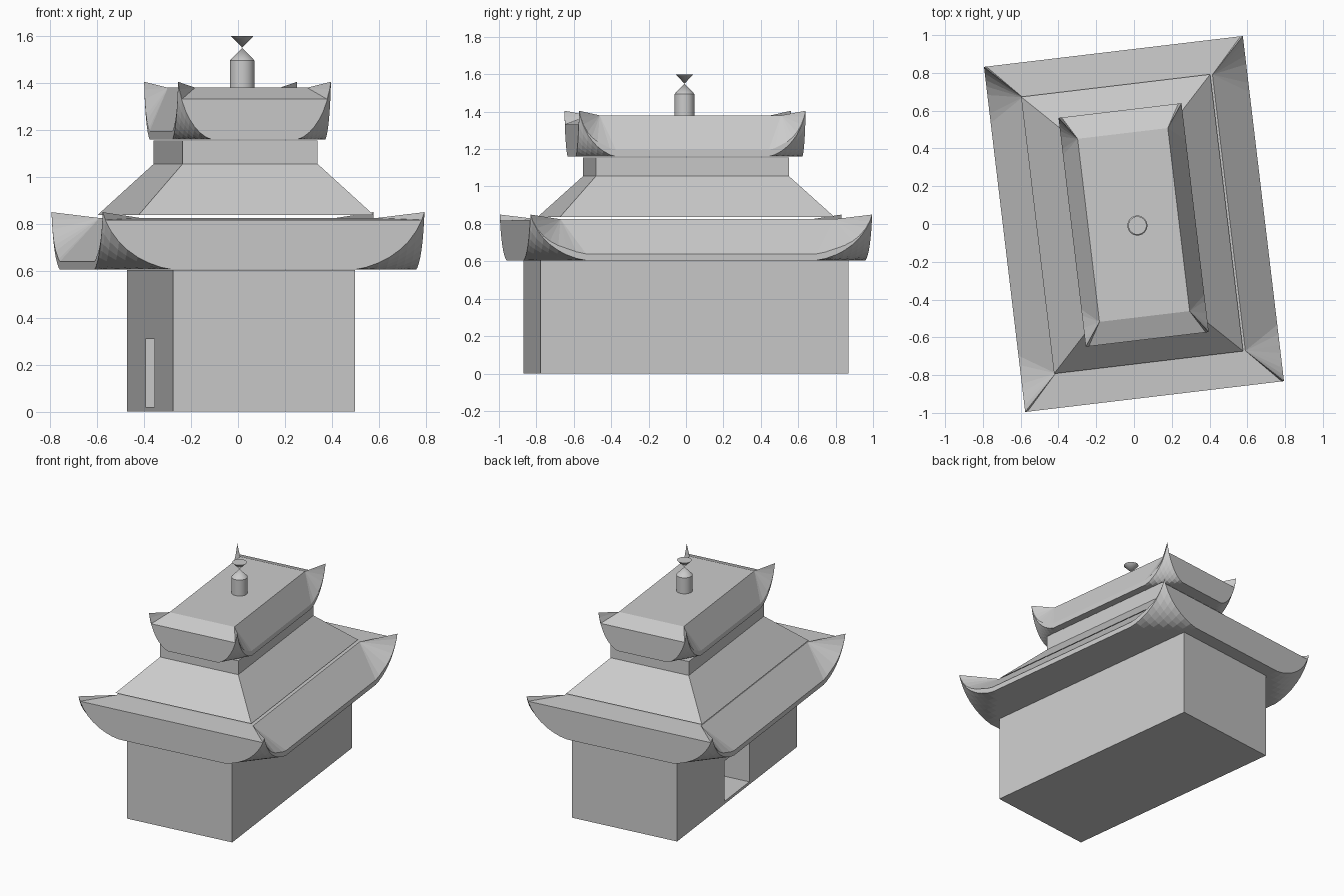
import bpy, bmesh, math
from mathutils import Vector, Matrix

if "Cube" in bpy.data.objects:
    bpy.data.objects.remove(bpy.data.objects["Cube"])

TURN = math.radians(6.8)
# distance from a roof corner -> rise of the upturned eave
CURL = [(0, .245), (.012, .21), (.035, .165), (.07, .118), (.105, .085),
        (.15, .053), (.195, .03), (.25, .01), (.3, 0)]


def rise(d):
    for (d0, h0), (d1, h1) in zip(CURL, CURL[1:]):
        if d <= d1:
            return h0 + (h1 - h0) * (d - d0) / (d1 - d0)
    return 0


def finish(name, bm, loc, rot=TURN):
    bmesh.ops.remove_doubles(bm, verts=bm.verts, dist=1e-5)
    bmesh.ops.recalc_face_normals(bm, faces=bm.faces)
    me = bpy.data.meshes.new(name)
    bm.to_mesh(me)
    bm.free()
    ob = bpy.data.objects.new(name, me)
    ob.location = loc
    ob.rotation_euler.z = rot
    bpy.context.collection.objects.link(ob)
    return ob


def stack(name, levels, loc):
    """Rectangular tower from (half x, half y, z) levels."""
    bm = bmesh.new()
    rings = [[bm.verts.new((sx * a, sy * b, z)) for sx, sy in
              ((-1, -1), (1, -1), (1, 1), (-1, 1))] for a, b, z in levels]
    for r0, r1 in zip(rings, rings[1:]):
        for i in range(4):
            k = (i + 1) % 4
            bm.faces.new((r0[i], r0[k], r1[k], r1[i]))
    bm.faces.new(rings[0])
    bm.faces.new(rings[-1])
    return finish(name, bm, loc)


def roof(name, loc, scale, sheet):
    """Hipped roof with upturned corners; 'sheet' is where the end slopes bridge the tips."""
    hx, hy, tx, ty, top = .69, .92, .506, .736, .22
    bm = bmesh.new()
    ds = [d for d, _ in CURL]
    n = 2 * len(ds)
    xs = [-hx + d for d in ds] + [hx - d for d in reversed(ds)]
    ys = [-hy + d for d in ds] + [hy - d for d in reversed(ds)]

    def new(*p):
        return bm.verts.new(p)

    # curled underside
    grid = [[new(x, y, rise(hx - abs(x) + hy - abs(y))) for y in ys] for x in xs]
    for i in range(n - 1):
        for j in range(n - 1):
            bm.faces.new((grid[i][j], grid[i + 1][j], grid[i + 1][j + 1], grid[i][j + 1]))

    # flat top
    c = {(sx, sy): new(sx * tx, sy * ty, top) for sx in (-1, 1) for sy in (-1, 1)}
    bm.faces.new((c[-1, -1], c[1, -1], c[1, 1], c[-1, 1]))

    sides = [([grid[i][0] for i in range(n)], (-1, -1), (1, -1), True),
             ([grid[i][-1] for i in range(n)], (-1, 1), (1, 1), True),
             (grid[0], (-1, -1), (-1, 1), False),
             (grid[-1], (1, -1), (1, 1), False)]
    for low, ka, kb, is_end in sides:
        a, b = c[ka], c[kb]
        # eave board, tapering out at the tips
        up = []
        for i, v in enumerate(low):
            d = ds[min(i, n - 1 - i)]
            up.append(v if d == 0 else new(v.co.x, v.co.y, v.co.z + .035 * min(1, d / .2)))
        for i in range(n - 1):
            q = [low[i], low[i + 1], up[i + 1], up[i]]
            bm.faces.new(list(dict.fromkeys(q)))
        # slope: fans at the corners, a quad between them
        half = n // 2 - 1
        stop = sheet if is_end else half
        for i in range(stop):
            bm.faces.new((up[i], up[i + 1], a))
            bm.faces.new((up[n - 2 - i], up[n - 1 - i], b))
        bm.faces.new((up[stop], up[n - 1 - stop], b, a))
        for i in range(stop, half):
            bm.faces.new((up[i], up[i + 1], up[n - 2 - i], up[n - 1 - i]))
    bmesh.ops.scale(bm, vec=Vector(scale), verts=bm.verts)
    return finish(name, bm, loc)


# ground floor with a doorway recess in the left side
hall = stack("hall", [(.39, .829, 0), (.39, .829, .604)], (.0125, 0, 0))
cut = stack("doorway_cutter", [(.25, .17, .02), (.25, .17, .31)],
            (.0125 - .39 * math.cos(TURN), -.39 * math.sin(TURN), 0))
cut.hide_render = True
cut.hide_viewport = True
mod = hall.modifiers.new("doorway", 'BOOLEAN')
mod.operation = 'DIFFERENCE'
mod.solver = 'EXACT'
mod.object = cut

# two roofs and the tier between them
roof("lower_roof", (0, 0, .605), (1, 1, 1), 1)
stack("upper_tier", [(.504, .738, .838), (.29, .52, 1.055), (.29, .52, 1.155)], (-.01, 0, 0))
roof("upper_roof", (-.002, -.005, 1.16), (.475, .663, 1), 2)

# finial: post, pointed cap and inverted cone
bm = bmesh.new()
for r0, r1, z0, z1 in ((.053, .053, 1.375, 1.495), (.053, 0, 1.495, 1.55), (0, .048, 1.55, 1.6)):
    bmesh.ops.create_cone(bm, cap_ends=True, segments=32, radius1=r0, radius2=r1,
                          depth=z1 - z0, matrix=Matrix.Translation((0, 0, (z0 + z1) / 2)))
fin = finish("finial", bm, (.018, -.008, 0))
bpy.context.view_layer.objects.active = fin
fin.select_set(True)
bpy.ops.object.shade_smooth_by_angle()
